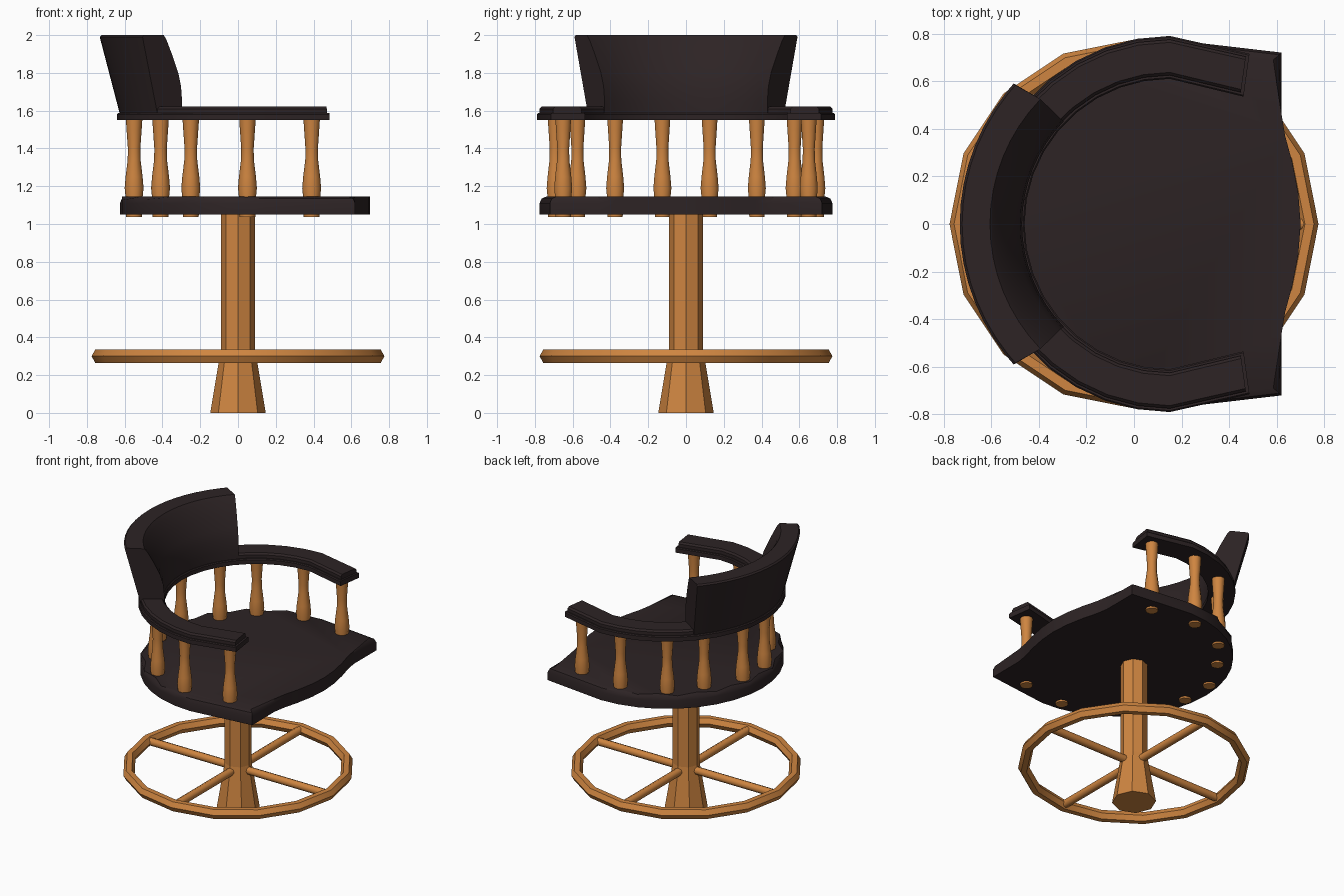
import bpy, bmesh, math
from mathutils import Matrix

if "Cube" in bpy.data.objects:
    bpy.data.objects.remove(bpy.data.objects["Cube"])

CX = 0.15  # centre of the seat and arm arcs lies in front of the pedestal


def material(name, rgb):
    m = bpy.data.materials.new(name)
    m.diffuse_color = (*rgb, 1)
    m.use_nodes = True
    m.node_tree.nodes["Principled BSDF"].inputs["Base Color"].default_value = m.diffuse_color
    return m


WOOD = material("orange_wood", (0.62, 0.235, 0.052))
DARK = material("dark_leather", (0.026, 0.017, 0.018))


def finish(name, bm, mat, smooth=None):
    bmesh.ops.recalc_face_normals(bm, faces=bm.faces)
    me = bpy.data.meshes.new(name)
    bm.to_mesh(me)
    bm.free()
    me.materials.append(mat)
    ob = bpy.data.objects.new(name, me)
    bpy.context.collection.objects.link(ob)
    if smooth:
        bpy.ops.object.select_all(action='DESELECT')
        ob.select_set(True)
        bpy.context.view_layer.objects.active = ob
        bpy.ops.object.shade_smooth_by_angle(angle=math.radians(smooth))
    return ob


def loft(bm, rings, closed=False):
    """Skin rings of points; cap the ends unless closed."""
    vs = [[bm.verts.new(p) for p in r] for r in rings]
    n = len(vs[0])
    for i in range(len(vs) if closed else len(vs) - 1):
        a, b = vs[i], vs[(i + 1) % len(vs)]
        for j in range(n):
            k = (j + 1) % n
            bm.faces.new((a[j], a[k], b[k], b[j]))
    if not closed:
        bm.faces.new(vs[0])
        bm.faces.new(vs[-1])


def circle(r, z, n):
    return [(r * math.cos(2 * math.pi * i / n), r * math.sin(2 * math.pi * i / n), z) for i in range(n)]


def lathe(name, profile, n, mat, loc=(0, 0), smooth=None):
    bm = bmesh.new()
    loft(bm, [[(x + loc[0], y + loc[1], z) for x, y, z in circle(r, z, n)] for r, z in profile])
    return finish(name, bm, mat, smooth)


def polar(r, deg, z=0):
    """Point on the arc, angle measured from the back (-x) towards +y."""
    a = math.radians(deg)
    return (CX - r * math.cos(a), r * math.sin(a), z)


def band_sections(angles, inner, outer, ends, z0, z1, bev):
    """Four-sided sections with chamfered top corners along the arm path."""
    pairs = [(polar(inner, a), polar(outer, a)) for a in angles]
    (xi, yi), (xo, yo) = ends
    pairs.append(((xi, yi), (xo, yo)))
    if angles[0] < -80:
        pairs.insert(0, ((xi, -yi), (xo, -yo)))
    out = []
    for p, q in pairs:
        dx, dy = q[0] - p[0], q[1] - p[1]
        t = bev / math.hypot(dx, dy)
        out.append([(p[0], p[1], z0), (q[0], q[1], z0), (q[0], q[1], z1 - bev),
                    (q[0] - dx * t, q[1] - dy * t, z1),
                    (p[0] + dx * t, p[1] + dy * t, z1), (p[0], p[1], z1 - bev)])
    return out


# Pedestal: octagonal column with a flared foot
lathe("pedestal", [(0.147, 0), (0.09, 0.34), (0.09, 1.06)], 8, WOOD)

# Foot ring: 16 segments, six-sided tube
bm = bmesh.new()
rings = []
for i in range(16):
    a = 2 * math.pi * i / 16
    rings.append([((0.737 + 0.038 * math.cos(b)) * math.cos(a),
                   (0.737 + 0.038 * math.cos(b)) * math.sin(a),
                   0.3 + 0.04 * math.sin(b)) for b in [math.pi * k / 3 for k in range(6)]])
loft(bm, rings, closed=True)
finish("foot_ring", bm, WOOD, 35)

# Four spokes from the column to the ring
for i in range(4):
    bm = bmesh.new()
    loft(bm, [circle(0.028, 0.07, 8), circle(0.028, 0.73, 8)])
    bmesh.ops.transform(bm, verts=bm.verts,
                        matrix=Matrix.Translation((0, 0, 0.3)) @ Matrix.Rotation(i * math.pi / 2, 4, 'Z')
                        @ Matrix.Rotation(math.pi / 2, 4, 'Y'))
    finish(f"spoke_{i + 1}", bm, WOOD, 50)

# Seat: round back, slightly tapered sides, bowed front, rounded top edge
half = [(0.70, 0), (0.69, 0.13), (0.665, 0.26), (0.635, 0.37), (0.62, 0.46), (0.62, 0.72)]
outline = half + [polar(0.775, a)[:2] for a in range(90, -91, -10)]
outline += [(x, -y) for x, y in reversed(half[1:])]
bm = bmesh.new()
loft(bm, [[(x, y, z) for x, y in outline] for z in (1.05, 1.145)])
top = [e for e in bm.edges if all(v.co.z > 1.1 for v in e.verts)]
bmesh.ops.bevel(bm, geom=top, offset=0.035, segments=2, profile=0.5, affect='EDGES')
finish("seat", bm, DARK, 40)

# Turned spindles, mirrored left and right
profile = [(0.042, 1.038), (0.045, 1.14), (0.05, 1.19), (0.045, 1.25), (0.034, 1.34),
           (0.033, 1.40), (0.04, 1.50), (0.044, 1.56)]
spots = [(-0.55, 0.125), (-0.41, 0.375), (-0.25, 0.575), (0.05, 0.69), (0.39, 0.65)]
for side, s in (("left", 1), ("right", -1)):
    for i, (x, y) in enumerate(spots):
        lathe(f"spindle_{side}_{i + 1}", profile, 10, WOOD, (x, s * y), 50)

# Arm rail: lower U-shaped band
bm = bmesh.new()
loft(bm, band_sections(list(range(-90, 91, 10)), 0.61, 0.79, ((0.46, 0.535), (0.485, 0.715)), 1.55, 1.587, 0.006))
finish("arm_rail", bm, DARK, 35)

# Arm pads: upper layer on each side of the backrest
for side, s in (("left", 1), ("right", -1)):
    bm = bmesh.new()
    secs = band_sections([42, 50, 60, 70, 80, 90], 0.625, 0.775,
                         ((0.449, 0.553), (0.47, 0.703)), 1.58, 1.622, 0.012)
    loft(bm, [[(x, s * y, z) for x, y, z in sec] for sec in secs])
    finish(f"arm_pad_{side}", bm, DARK, 35)

# Backrest: curved, flaring outwards at the top
section = [(0.775, 1.58), (0.882, 1.99), (0.872, 2.0), (0.755, 2.0), (0.735, 1.975),
           (0.69, 1.89), (0.648, 1.80), (0.628, 1.73), (0.62, 1.65), (0.62, 1.58)]
bm = bmesh.new()
rings = []
for k in range(-8, 9):
    # the outer corner of each end is trimmed a little
    rings.append([polar(r, k * 5.5 - (math.copysign(2, k) if abs(k) == 8 and r > 0.77 else 0), z)
                  for r, z in section])
loft(bm, rings)
finish("backrest", bm, DARK, 35)
